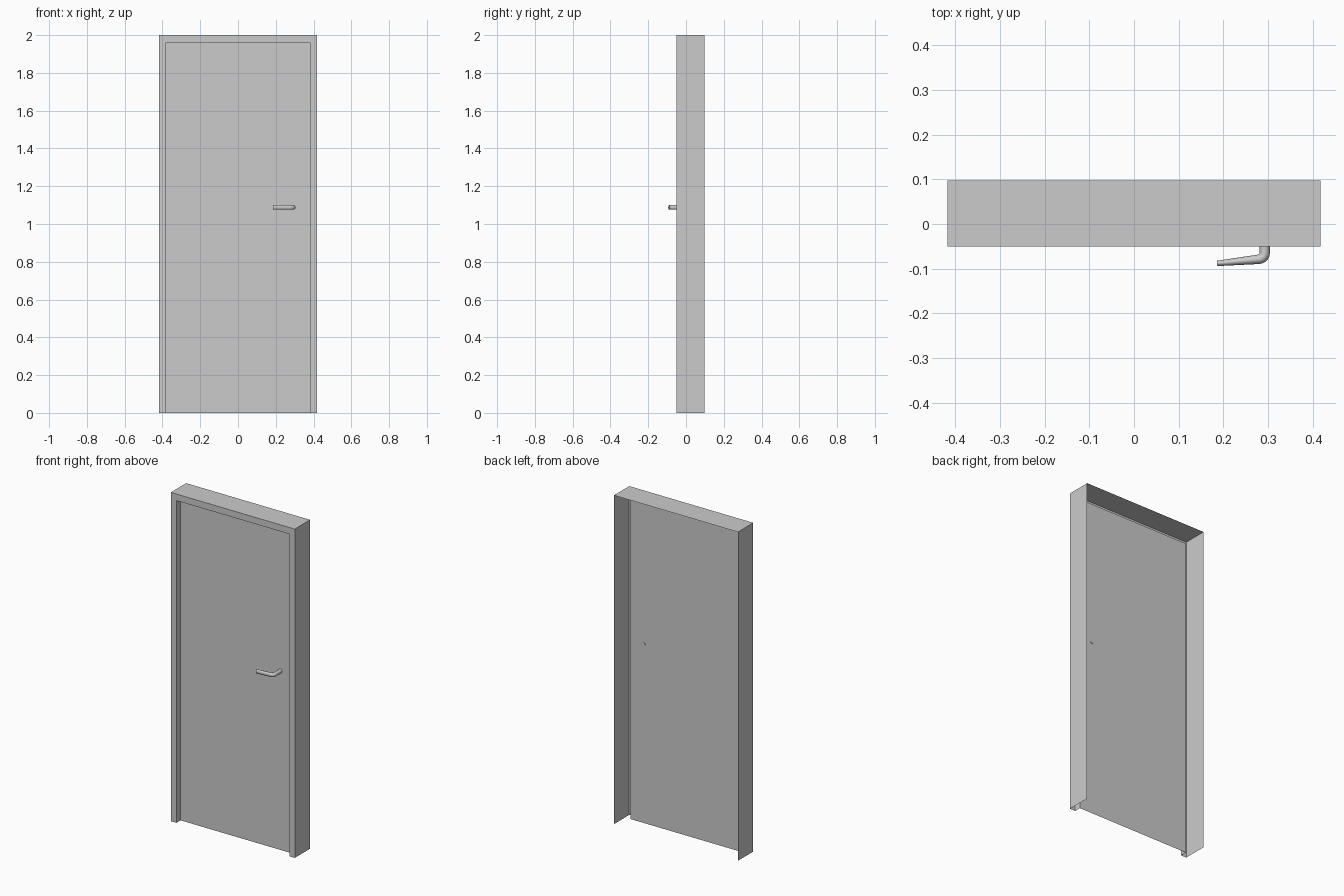
import bpy
import bmesh
from math import cos, sin, pi
from mathutils import Vector

cube = bpy.data.objects.get("Cube")
if cube:
    bpy.data.objects.remove(cube)

OUTER_X, INNER_X = 0.417, 0.38
TOP_Z, INNER_Z = 2.0, 1.96
FRONT_Y, DOOR_Y, BACK_Y = -0.05, -0.01, 0.097
HANDLE_Z = 1.088

grey = bpy.data.materials.new("light_grey")
grey.use_nodes = True
colour = (0.6, 0.6, 0.6, 1)
grey.diffuse_color = colour
grey.node_tree.nodes["Principled BSDF"].inputs["Base Color"].default_value = colour


def finish(name, bm, smooth=False):
    mesh = bpy.data.meshes.new(name)
    bm.to_mesh(mesh)
    bm.free()
    obj = bpy.data.objects.new(name, mesh)
    bpy.context.collection.objects.link(obj)
    mesh.materials.append(grey)
    if smooth:
        bpy.ops.object.select_all(action="DESELECT")
        obj.select_set(True)
        bpy.context.view_layer.objects.active = obj
        bpy.ops.object.shade_smooth_by_angle(angle=pi / 4)
    return obj


def bridge(bm, rows, closed=False):
    """Join neighbouring rows of vertices with quads."""
    for a, b in zip(rows, rows[1:]):
        count = len(a)
        for i in range(count if closed else count - 1):
            j = (i + 1) % count
            bm.faces.new((a[i], a[j], b[j], b[i]))


def arch(bm, x, z, y):
    points = ((-x, 0), (-x, z), (x, z), (x, 0))
    return [bm.verts.new((px, y, pz)) for px, pz in points]


# Frame: reveal, front lip and outer casing, open at the back
bm = bmesh.new()
bridge(bm, [arch(bm, INNER_X, INNER_Z, DOOR_Y),
            arch(bm, INNER_X, INNER_Z, FRONT_Y),
            arch(bm, OUTER_X, TOP_Z, FRONT_Y),
            arch(bm, OUTER_X, TOP_Z, BACK_Y)])
bmesh.ops.recalc_face_normals(bm, faces=bm.faces)
# The casing faces outwards
if max(bm.faces, key=lambda f: f.calc_center_median().z).normal.z < 0:
    bmesh.ops.reverse_faces(bm, faces=bm.faces)
finish("door_frame", bm)

# Door leaf: one flat sheet behind the lip
bm = bmesh.new()
bm.faces.new(reversed(arch(bm, INNER_X, INNER_Z, DOOR_Y)))
bm.normal_update()
if bm.faces[:][0].normal.y > 0:
    bmesh.ops.reverse_faces(bm, faces=bm.faces)
finish("door_leaf", bm)

# Handle: rounded bar with an elbow, narrowing in plan towards its tip
elbow = Vector((0.278, -0.0645))
stations = [(Vector((0.2925, DOOR_Y + 0.002)), 0, 0.0118)]
for step in range(6):
    turn = step / 5 * pi * 0.46
    centre = elbow + 0.0145 * Vector((cos(turn), -sin(turn)))
    stations.append((centre, turn, 0.0118 - 0.0012 * step / 5))
stations.append((Vector((0.186, -0.0882)), pi * 0.48, 0.006))

bm = bmesh.new()
rings = []
for centre, turn, half_width in stations:
    ring = []
    for k in range(16):
        a = 2 * pi * k / 16
        across = half_width * cos(a)
        ring.append(bm.verts.new((centre.x + across * cos(turn),
                                  centre.y - across * sin(turn),
                                  HANDLE_Z + 0.0125 * sin(a))))
    rings.append(ring)
bridge(bm, rings, closed=True)
bm.faces.new(rings[0])
bm.faces.new(rings[-1])
bmesh.ops.recalc_face_normals(bm, faces=bm.faces)
finish("handle", bm, smooth=True)
